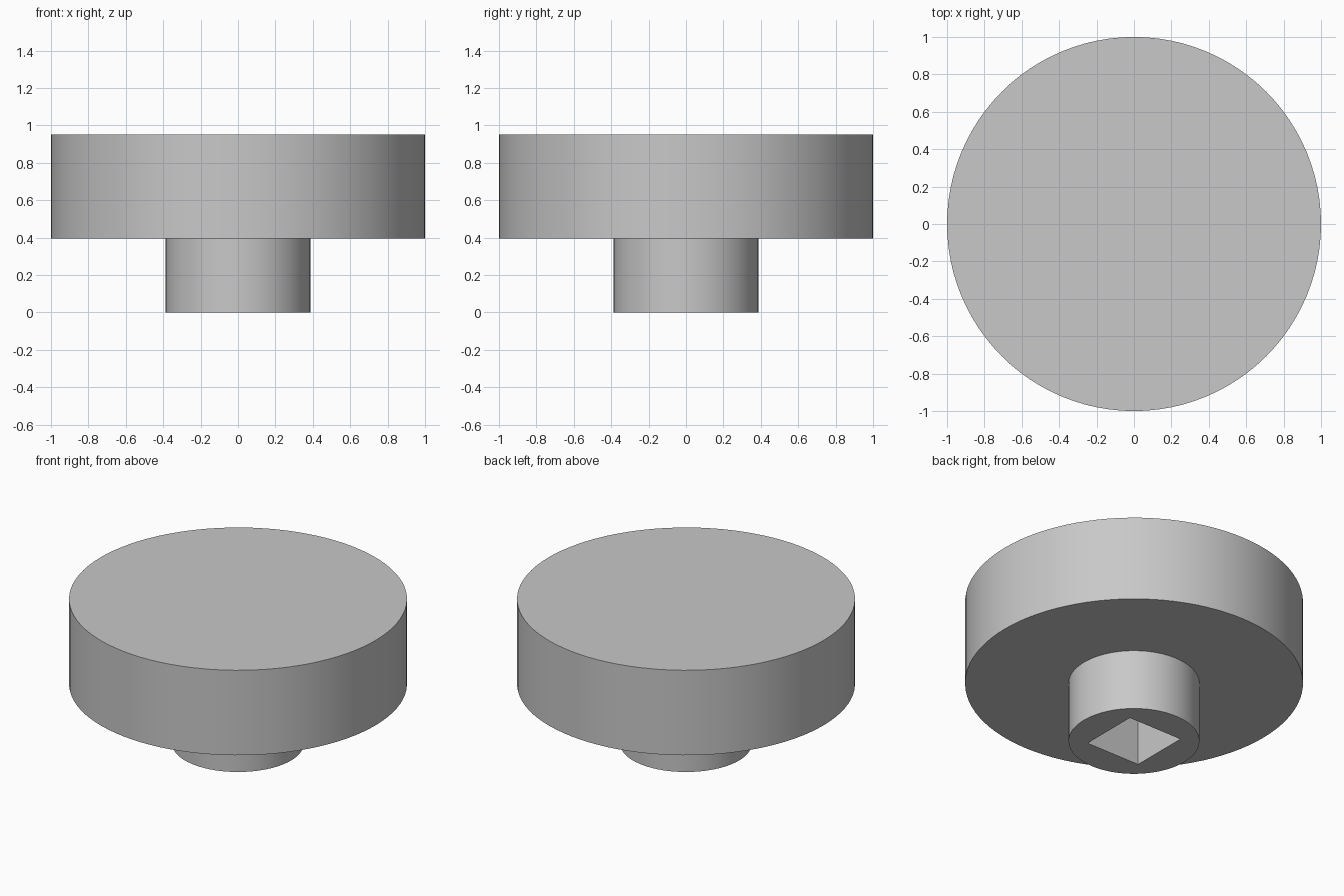
import bpy

cube = bpy.data.objects.get("Cube")
if cube:
    bpy.data.objects.remove(cube, do_unlink=True)

STEM_TOP, TOP = 0.395, 0.95
SOCKET_SIDE, SOCKET_DEPTH = 0.39, 0.38
SEGMENTS = 96

grey = bpy.data.materials.new("light grey")
grey.use_nodes = True
colour = (0.58, 0.58, 0.58, 1)
grey.diffuse_color = colour
grey.node_tree.nodes["Principled BSDF"].inputs["Base Color"].default_value = colour


def cylinder(name, radius, bottom, top):
    bpy.ops.mesh.primitive_cylinder_add(
        vertices=SEGMENTS, radius=radius, depth=top - bottom,
        location=(0, 0, (bottom + top) / 2))
    ob = bpy.context.object
    ob.name = name
    ob.data.materials.append(grey)
    return ob


# Wide round head and narrow stem below it
head = cylinder("knob_head", 1, STEM_TOP, TOP)
stem = cylinder("knob_stem", 0.387, 0, STEM_TOP)

# Square blind socket cut up into the stem
bpy.ops.mesh.primitive_cube_add(size=1, location=(0, 0, 0))
cutter = bpy.context.object
cutter.name = "socket_cutter"
cutter.scale = (SOCKET_SIDE, SOCKET_SIDE, SOCKET_DEPTH * 2)
cutter.data.materials.append(grey)
cutter.hide_render = True

bpy.context.view_layer.objects.active = stem
socket = stem.modifiers.new("socket", "BOOLEAN")
socket.operation = "DIFFERENCE"
socket.solver = "EXACT"
socket.object = cutter
bpy.ops.object.modifier_apply(modifier=socket.name)
bpy.data.objects.remove(cutter, do_unlink=True)

# Smooth round walls, crisp rims
for ob in (head, stem):
    bpy.ops.object.select_all(action="DESELECT")
    ob.select_set(True)
    bpy.context.view_layer.objects.active = ob
    bpy.ops.object.shade_smooth_by_angle()
